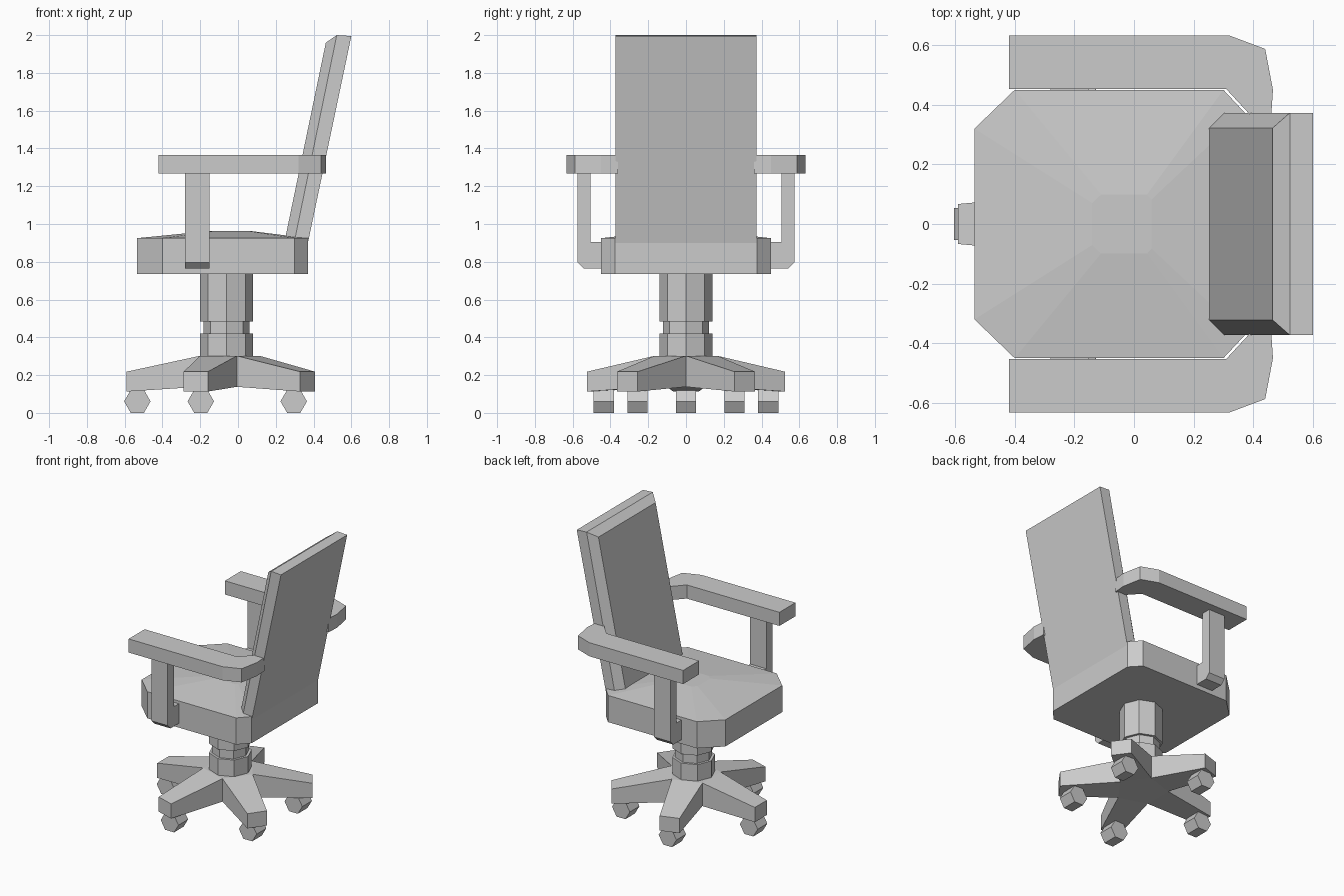
import bpy
from math import cos, sin, pi

if "Cube" in bpy.data.objects:
    bpy.data.objects.remove(bpy.data.objects["Cube"])


def make(name, verts, faces, mirror=False):
    me = bpy.data.meshes.new(name)
    me.from_pydata(verts, [], faces)
    ob = bpy.data.objects.new(name, me)
    bpy.context.collection.objects.link(ob)
    bpy.context.view_layer.objects.active = ob
    ob.select_set(True)
    bpy.ops.object.mode_set(mode='EDIT')
    bpy.ops.mesh.select_all(action='SELECT')
    bpy.ops.mesh.normals_make_consistent(inside=False)
    bpy.ops.object.mode_set(mode='OBJECT')
    ob.select_set(False)
    if mirror:
        mod = ob.modifiers.new("mirror", 'MIRROR')
        mod.use_axis = (False, True, False)
        mod.use_mirror_merge = False
    return ob


def loft(name, rings, mirror=False):
    """Skin rings of equal length and cap both ends."""
    n = len(rings[0])
    verts = [p for r in rings for p in r]
    faces = [list(range(n)), list(range(len(verts) - n, len(verts)))]
    for k in range(len(rings) - 1):
        for i in range(n):
            j = (i + 1) % n
            faces.append((k * n + i, k * n + j, (k + 1) * n + j, (k + 1) * n + i))
    return make(name, verts, faces, mirror)


def ngon(r, sides):
    return [(r * cos(2 * pi * i / sides), r * sin(2 * pi * i / sides)) for i in range(sides)]


CX = -0.06  # column axis

# seat: chamfered slab with a shallow raised top
half = [(0.37, 0.375), (0.30, 0.45), (-0.40, 0.45), (-0.535, 0.32)]
outline = half + [(x, -y) for x, y in reversed(half)]
inner = [(-0.04 + (x + 0.08) * 0.22, y * 0.22) for x, y in outline]
loft("seat", [[(x, y, 0.735) for x, y in outline],
              [(x, y, 0.925) for x, y in outline],
              [(x, y, 0.964) for x, y in inner]])

# backrest: leaning slab with a bevelled front pad
back = [(0.25, 0.925, 0.465, 1.96, 0.322),
        (0.297, 0.90, 0.523, 2.0, 0.373),
        (0.37, 0.90, 0.60, 1.995, 0.373)]
loft("backrest", [[(x0, -w, z0), (x0, w, z0), (x1, w, z1), (x1, -w, z1)]
                  for x0, z0, x1, z1, w in back])

# armrests
arm = [(-0.42, 0.632), (0.32, 0.632), (0.44, 0.587), (0.466, 0.45), (0.46, 0.36),
       (0.395, 0.36), (0.31, 0.452), (-0.42, 0.452)]
loft("armrests", [[(x, y, z) for x, y in arm] for z in (1.268, 1.365)], True)

# arm posts: L-shaped bracket reaching into the seat side
post = [(0.575, 1.28), (0.575, 0.797), (0.543, 0.765), (0.43, 0.765),
        (0.43, 0.905), (0.505, 0.905), (0.505, 1.28)]
loft("arm_posts", [[(x, y, z) for y, z in post] for x in (-0.28, -0.152)], True)

# octagonal column with a narrower neck
steps = [(0.14, 0.28), (0.14, 0.42), (0.122, 0.42), (0.122, 0.485), (0.14, 0.485), (0.14, 0.74)]
loft("column", [[(CX + x, y, z) for x, y in ngon(r, 8)] for r, z in steps])

# five-legged star base
verts, faces = [], []
for i in range(5):
    a = pi + i * 2 * pi / 5
    b = a + pi / 5
    u, v = (cos(a), sin(a)), (-sin(a), cos(a))
    plan = [(0.53 * u[0] + s * v[0], 0.53 * u[1] + s * v[1]) for s in (-0.067, 0.067)]
    plan.append((0.175 * cos(b), 0.175 * sin(b)))
    for k, (x, y) in enumerate(plan):
        top, low = (0.302, 0.138) if k == 2 else (0.218, 0.113)
        verts += [(CX + x, y, top), (CX + x, y, low)]
for i in range(5):
    p, q, n, m = (2 * (3 * i + k) for k in (0, 1, 2, -1))
    m %= 30
    faces += [(m, p, q, n), (m + 1, p + 1, q + 1, n + 1)]
    for s, t in ((m, p), (p, q), (q, n)):
        faces.append((s, t, t + 1, s + 1))
for o in (0, 1):
    faces.append([2 * (3 * i + 2) + o for i in range(5)])
make("star_base", verts, faces)

# hexagonal wheels, all rolling along x
for i, (wx, wy) in enumerate([(-0.533, 0), (-0.197, 0.435), (-0.197, -0.435),
                              (0.295, 0.257), (0.295, -0.257)]):
    loft(f"wheel_{i + 1}", [[(wx + x, wy + s, 0.061 + z) for x, z in ngon(0.07, 6)]
                            for s in (-0.054, 0.054)])
